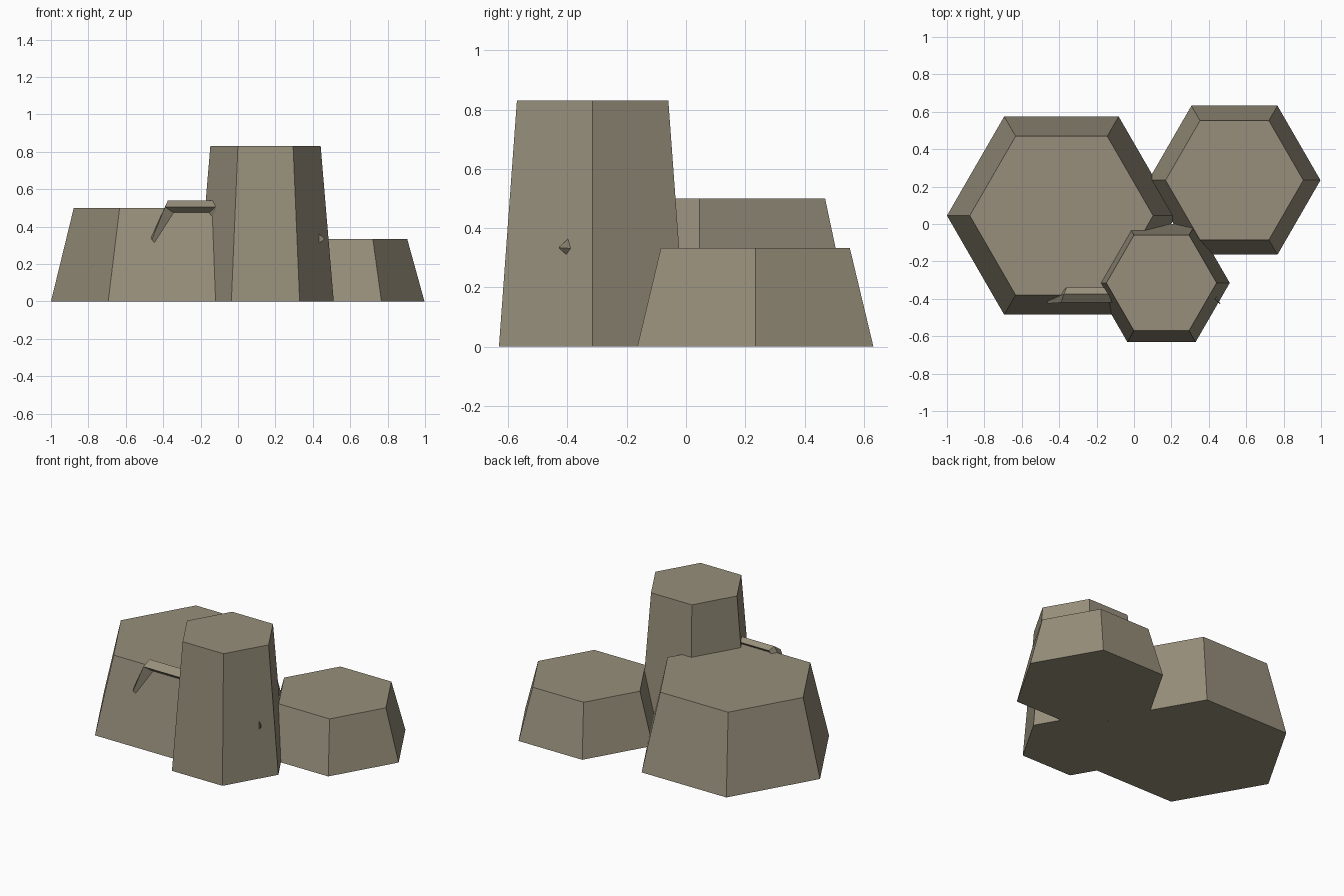
import bpy, bmesh, math

if "Cube" in bpy.data.objects:
    bpy.data.objects.remove(bpy.data.objects["Cube"])

stone = bpy.data.materials.new("warm_grey_stone")
stone.diffuse_color = (0.31, 0.275, 0.20, 1)
stone.use_nodes = True
stone.node_tree.nodes["Principled BSDF"].inputs["Base Color"].default_value = stone.diffuse_color


def loft(name, sections):
    """Skin a list of equal-length point rings into a closed flat-shaded solid."""
    bm = bmesh.new()
    rings = [[bm.verts.new(p) for p in s] for s in sections]
    n = len(rings[0])
    for a, b in zip(rings, rings[1:]):
        for i in range(n):
            j = (i + 1) % n
            bm.faces.new((a[i], a[j], b[j], b[i]))
    bm.faces.new(rings[0][::-1])
    bm.faces.new(rings[-1])
    bmesh.ops.recalc_face_normals(bm, faces=bm.faces)
    me = bpy.data.meshes.new(name)
    bm.to_mesh(me)
    bm.free()
    me.materials.append(stone)
    ob = bpy.data.objects.new(name, me)
    bpy.context.collection.objects.link(ob)
    return ob


def hexagon(cx, cy, r, z):
    return [(cx + r * math.cos(i * math.pi / 3), cy + r * math.sin(i * math.pi / 3), z)
            for i in range(6)]


# Tapered six-sided rock columns: centre, base radius, top radius, height
for name, cx, cy, r0, r1, h in (
    ("wide_rock", -0.388, 0.045, 0.612, 0.49, 0.5),
    ("low_rock", 0.537, 0.234, 0.46, 0.368, 0.333),
    ("tall_rock", 0.147, -0.315, 0.365, 0.295, 0.83),
):
    loft(name, [hexagon(cx, cy, r0, 0), hexagon(cx, cy, r1, h)])

# Bent root lying over the edge of the wide rock and running into the tall one
loft("root", [
    [(-0.455, -0.405, 0.345), (-0.465, -0.415, 0.34), (-0.46, -0.425, 0.33), (-0.44, -0.415, 0.305)],
    [(-0.36, -0.34, 0.52), (-0.375, -0.375, 0.54), (-0.39, -0.42, 0.505), (-0.345, -0.385, 0.475)],
    [(-0.13, -0.34, 0.52), (-0.13, -0.375, 0.54), (-0.12, -0.42, 0.505), (-0.155, -0.385, 0.475)],
    [(-0.09, -0.34, 0.42), (-0.09, -0.375, 0.43), (-0.10, -0.41, 0.41), (-0.12, -0.385, 0.41)],
])

# Root tip poking out of the far side of the tall rock
loft("root_tip", [
    [(0.42, -0.385, 0.375), (0.43, -0.37, 0.33), (0.42, -0.39, 0.30)],
    [(0.46, -0.428, 0.337), (0.462, -0.425, 0.334), (0.46, -0.428, 0.331)],
])
